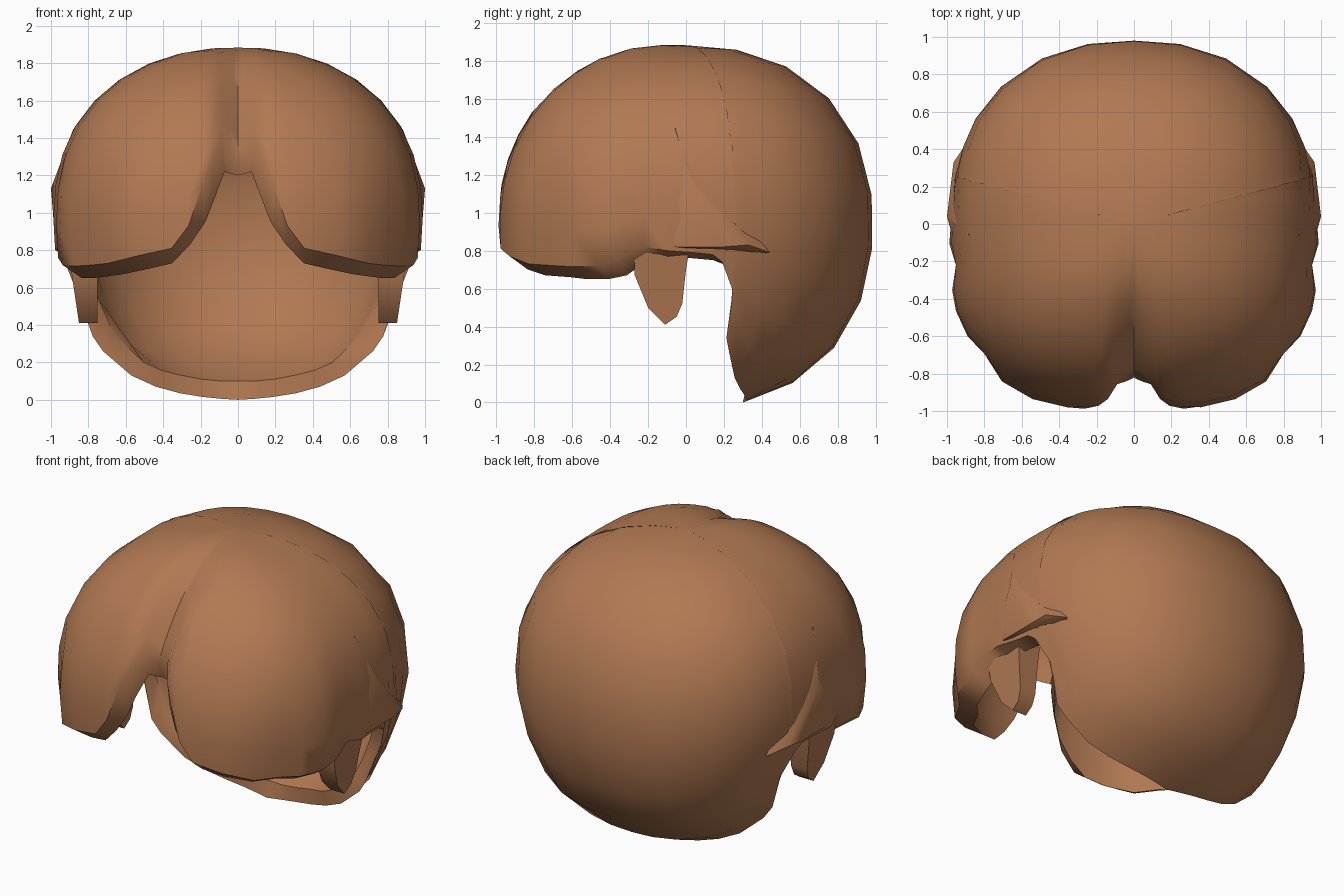
import bpy, bmesh, math
from mathutils import Vector

if "Cube" in bpy.data.objects:
    bpy.data.objects.remove(bpy.data.objects["Cube"])

brown = bpy.data.materials.new("hair brown")
brown.diffuse_color = (0.44, 0.19, 0.085, 1)
brown.use_nodes = True
brown.node_tree.nodes["Principled BSDF"].inputs["Base Color"].default_value = brown.diffuse_color
CZ = 0.94          # height of the shell centre
ROWS = 10
INNER = 0.91       # inner skin as a share of the outer one

# Columns round one half: outer degrees from the front, outer edge height,
# inner degrees, inner edge height
EDGE = [(0, 1.31, 0, 1.20), (3, 1.345, 3, 1.21), (6, 1.385, 5, 1.22), (8.5, 1.27, 8, 1.08),
        (11, 1.15, 11, 0.95), (15, 0.93, 16, 0.83), (20, 0.81, 22, 0.73), (30, 0.77, 30, 0.70),
        (40, 0.73, 40, 0.67), (49, 0.72, 49, 0.66), (56, 0.715, 56, 0.65), (64, 0.72, 64, 0.65),
        (70, 0.76, 70, 0.67), (77, 0.82, 77, 0.75), (84, 0.80, 84, 0.76), (92, 0.79, 92, 0.76),
        (98, 0.78, 99, 0.75), (101, 0.74, 104, 0.72), (105, 0.58, 107, 0.62),
        (104.6, 0.34, 108, 0.48), (107, 0.26, 111, 0.35), (114, 0.13, 117, 0.20),
        (123, 0.07, 124, 0.16), (135, 0.035, 134, 0.135), (150, 0.015, 149, 0.11),
        (165, 0.005, 165, 0.10), (180, 0.0, 180, 0.10)]


def clamp(v):
    return min(1, max(0, v))


def bell(v, centre, width):
    return math.exp(-((v - centre) / width) ** 2)


def shell_point(az, el, scale):
    """Point of the rounded hair volume in a given direction."""
    a, e = math.radians(az), math.radians(el)
    x, y, z = math.cos(e) * math.sin(a), -math.cos(e) * math.cos(a), math.sin(e)
    m = 2.3 + 0.45 * clamp(0.5 + 1.5 * math.cos(a))     # squarer towards the fringe
    h = (abs(x) ** m + abs(y / 0.985) ** m) ** (1 / m)
    rz = 0.94 if z > 0 else 0.97
    r = (h ** 2.25 + abs(z / rz) ** 2.25) ** (-1 / 2.25)
    # centre parting, with the hair raised a little beside it on the crown
    px, py, pz = x * r, y * r, CZ + z * r
    depth = clamp((-py - 0.12) / 0.65)
    r *= 1 - 0.10 * depth * max(0, 1 - abs(px) / 0.15)
    if z > 0:
        r *= 1 + 0.02 * bell(py, -0.32, 0.2) * bell(px, 0, 0.4)
    # fuller fringe lobe, hollows between the lobes and the side strand
    low = clamp((1.4 - pz) / 0.4)
    r *= 1 + low * (0.02 * bell(abs(az), 28, 18) - 0.04 * bell(abs(az), 77, 5)
                    - 0.035 * bell(abs(az), 50, 5))
    r *= scale
    # back half is slimmer, most of all below the ears
    back = clamp((py + 0.15) / 0.2)
    slim = 0.025 * clamp((1.4 - pz) / 0.3) * clamp(pz / 0.4) + 0.055 * max(0, 1 - abs(pz - 0.54) / 0.4)
    return Vector((x * r * (1 - back * slim), y * r, CZ + z * r))


def edge_elevation(az, height, scale):
    lo, hi = -89.5, 89.5
    for _ in range(40):
        mid = (lo + hi) / 2
        if shell_point(az, mid, scale).z < height:
            lo = mid
        else:
            hi = mid
    return hi


def finish(bm, name, angle=35):
    bmesh.ops.remove_doubles(bm, verts=bm.verts, dist=0.0005)
    bmesh.ops.recalc_face_normals(bm, faces=bm.faces)
    me = bpy.data.meshes.new(name)
    bm.to_mesh(me)
    bm.free()
    me.materials.append(brown)
    ob = bpy.data.objects.new(name, me)
    bpy.context.collection.objects.link(ob)
    bpy.ops.object.select_all(action='DESELECT')
    ob.select_set(True)
    bpy.context.view_layer.objects.active = ob
    bpy.ops.object.shade_smooth_by_angle(angle=math.radians(angle))
    return ob


# Main hair shell: outer skin, rim and inner skin in one closed mesh
bm = bmesh.new()
columns = EDGE + [(-a, o, -b, i) for a, o, b, i in reversed(EDGE[1:-1])]
rings = []
for az, z_out, az_in, z_in in columns:
    e_out = edge_elevation(az, z_out, 1)
    e_in = edge_elevation(az_in, z_in, INNER)
    path = [shell_point(az, 90 + (e_out - 90) * k / ROWS, 1) for k in range(ROWS + 1)]
    path += [shell_point(az_in, 90 + (e_in - 90) * k / ROWS, INNER) for k in range(ROWS, -1, -1)]
    rings.append([bm.verts.new(p) for p in path])
for n, a in enumerate(rings):
    b = rings[(n + 1) % len(rings)]
    for k in range(len(a) - 1):
        bm.faces.new((a[k], a[k + 1], b[k + 1], b[k]))
finish(bm, "hair_shell", 50)

# Sideburn profile (y, z), and points of the flared side strand
BURN = [(-0.27, 0.82), (-0.27, 0.67), (-0.2, 0.5), (-0.11, 0.41),
        (-0.05, 0.45), (-0.02, 0.52), (0.0, 0.7), (0.02, 0.82)]
STRAND = [(0.88, -0.06, 1.45), (0.93, -0.2, 0.90), (0.975, -0.05, 0.82),
          (1.0, 0.04, 1.13), (0.975, 0.2, 0.82), (0.965, 0.33, 0.83), (0.89, 0.44, 0.79),
          (0.84, -0.08, 0.80), (0.82, 0.2, 0.765), (0.82, 0.38, 0.785)]

for side, label in ((1, "right"), (-1, "left")):
    # Sideburn in front of the ear gap
    bm = bmesh.new()
    inner = [bm.verts.new((side * 0.75, y, z)) for y, z in BURN]
    outer = [bm.verts.new((side * (0.85 + 0.15 * (z - 0.41)), y, z)) for y, z in BURN]
    bm.faces.new(inner)
    bm.faces.new(outer)
    for k in range(len(BURN)):
        j = (k + 1) % len(BURN)
        bm.faces.new((inner[k], inner[j], outer[j], outer[k]))
    finish(bm, "sideburn_" + label)

    # Flared strand over the ear
    bm = bmesh.new()
    pts = [bm.verts.new((side * x, y, z)) for x, y, z in STRAND]
    bmesh.ops.convex_hull(bm, input=pts)
    finish(bm, "side_strand_" + label, 50)
